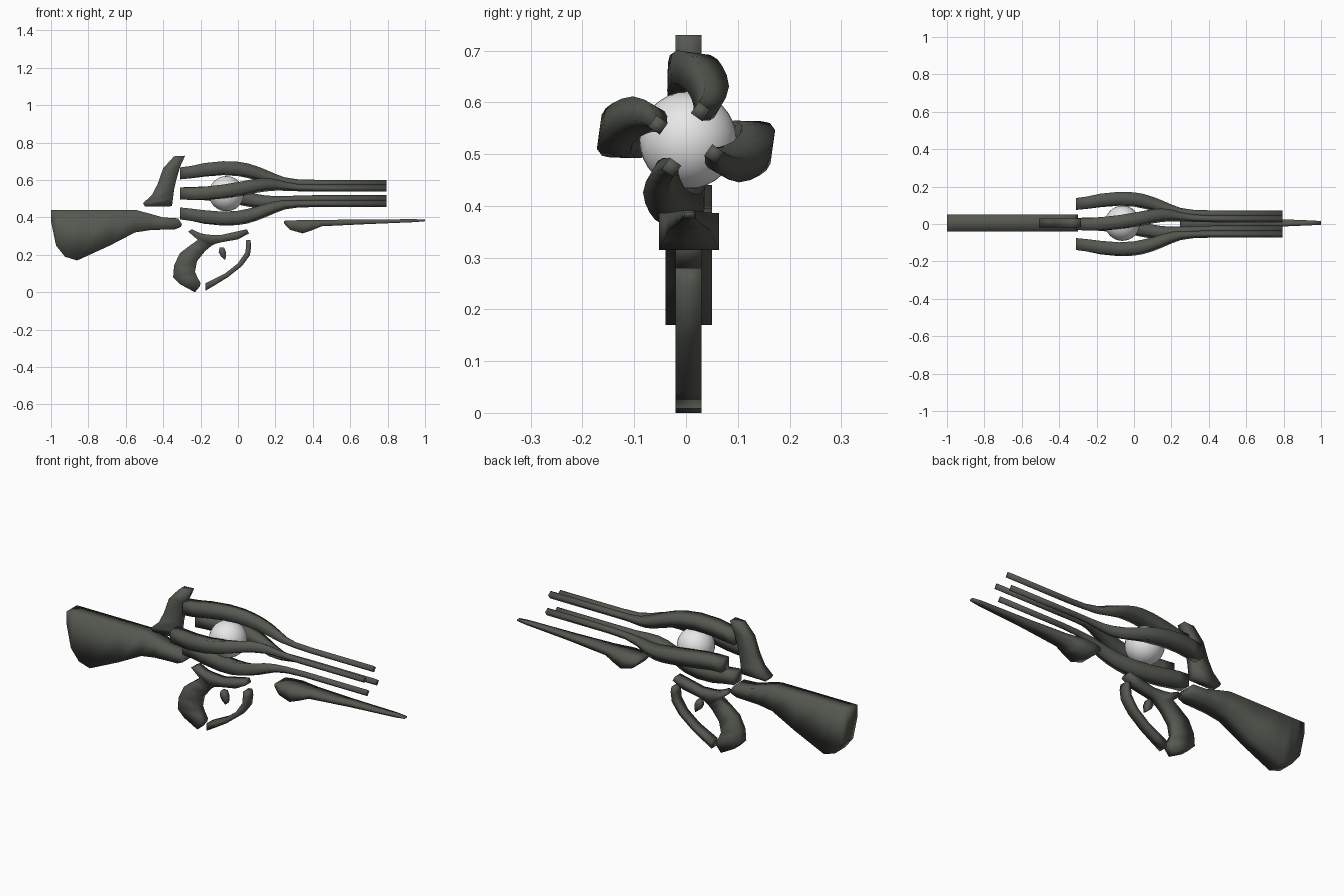
import bpy, bmesh, math
from mathutils import Vector


def material(name, rgb):
    m = bpy.data.materials.new(name)
    m.diffuse_color = (*rgb, 1)
    return m


GUNMETAL = material("dark_olive_metal", (0.09, 0.098, 0.08))
PEARL = material("pale_orb", (0.8, 0.8, 0.8))


def loft(name, rings, mat):
    """Skin a list of rings with equal point counts and cap both ends."""
    bm = bmesh.new()
    vs = [[bm.verts.new(p) for p in r] for r in rings]
    n = len(vs[0])
    for a, b in zip(vs, vs[1:]):
        for i in range(n):
            j = (i + 1) % n
            bm.faces.new((a[i], a[j], b[j], b[i]))
    bm.faces.new(vs[0])
    bm.faces.new(vs[-1])
    bmesh.ops.recalc_face_normals(bm, faces=bm.faces)
    for f in bm.faces:
        f.smooth = True
    me = bpy.data.meshes.new(name)
    bm.to_mesh(me)
    bm.free()
    me.materials.append(mat)
    ob = bpy.data.objects.new(name, me)
    bpy.context.collection.objects.link(ob)
    return ob


def slab(name, stations, half, yc=0.005):
    """Stations are (x1, z1, x2, z2[, half width]) across a side profile."""
    rings = []
    for s in stations:
        h = s[4] if len(s) > 4 else half
        rings.append([(s[0], yc - h, s[1]), (s[0], yc + h, s[1]),
                      (s[2], yc + h, s[3]), (s[2], yc - h, s[3])])
    return loft(name, rings, GUNMETAL)


# shoulder stock
slab("stock", [(-1, .44, -1, .38), (-.96, .44, -.973, .25), (-.92, .44, -.925, .19),
               (-.85, .44, -.86, .17), (-.69, .44, -.685, .25), (-.545, .44, -.55, .32),
               (-.47, .42, -.47, .332), (-.40, .40, -.40, .335),
               (-.32, .395, -.335, .337), (-.30, .365, -.305, .35)], .045)

# hammer behind the barrels
slab("hammer", [(-.342, .727, -.283, .73), (-.40, .663, -.31, .67), (-.43, .578, -.33, .60),
                (-.46, .52, -.342, .55), (-.508, .476, -.348, .50),
                (-.497, .458, -.353, .46)], .025)

# grip with its upper bar
slab("grip", [(.048, .337, .059, .315), (-.02, .322, 0, .283), (-.096, .305, -.09, .267),
              (-.16, .308, -.118, .26), (-.20, .315, -.128, .256), (-.246, .337, -.135, .252),
              (-.267, .325, -.145, .246), (-.215, .28, -.155, .238),
              (-.257, .25, -.176, .22), (-.31, .21, -.219, .166), (-.342, .144, -.23, .11),
              (-.347, .08, -.215, .075), (-.31, .043, -.20, .05),
              (-.23, 0, -.205, .03)], .025)

# trigger and its guard
slab("trigger", [(-.098, .24, -.075, .24), (-.103, .214, -.064, .214),
                 (-.09, .19, -.064, .195), (-.072, .175, -.067, .175)], .014)
slab("trigger_guard", [(.043, .278, .066, .28), (.043, .25, .071, .25), (.04, .214, .064, .198),
                       (0, .155, .021, .14), (-.07, .10, -.055, .08),
                       (-.13, .07, -.12, .04), (-.174, .048, -.174, .008)], .025)

# pointed fore-end
slab("fore_end", [(.246, .382, .246, .368, .045), (.278, .384, .278, .334, .054),
                  (.345, .386, .345, .315, .058), (.396, .386, .396, .332, .05),
                  (.449, .387, .449, .353, .04), (.68, .389, .68, .364, .024),
                  (.947, .391, .947, .375, .013), (1, .388, 1, .38, .01)], .05, .006)

# four twisting barrels: x, outward distance, sideways drift, half size, roll in degrees
PATH = [(-.31, .107, 0, .032, 0), (-.25, .114, -.002, .033, 0), (-.18, .126, 0, .034, -4),
        (-.08, .135, .01, .033, -8), (0, .131, .022, .032, -13), (.05, .122, .031, .031, -18),
        (.10, .108, .041, .029, -22), (.15, .09, .047, .027, -26), (.20, .073, .046, .023, -30),
        (.25, .061, .039, .018, -32), (.32, .056, .031, .014, -35), (.42, .054, .028, .0135, -35),
        (.793, .054, .028, .0135, -35)]
for k in range(4):
    turn = math.radians(90 * k)
    rings = []
    for x, u, t, h, roll in PATH:
        ring = []
        for c in range(4):
            a = math.radians(45 + 90 * c + roll)
            y, z = t + h * math.sqrt(2) * math.cos(a), u + h * math.sqrt(2) * math.sin(a)
            ring.append((x, y * math.cos(turn) - z * math.sin(turn),
                         .5285 + y * math.sin(turn) + z * math.cos(turn)))
        rings.append(ring)
    loft(f"barrel_{k + 1}", rings, GUNMETAL)

# glowing orb held between the barrels
bpy.ops.mesh.primitive_uv_sphere_add(segments=32, ring_count=16, radius=.094,
                                     location=(-.062, .004, .527))
orb = bpy.context.object
orb.name = "orb"
orb.data.materials.append(PEARL)
bpy.ops.object.shade_smooth()
